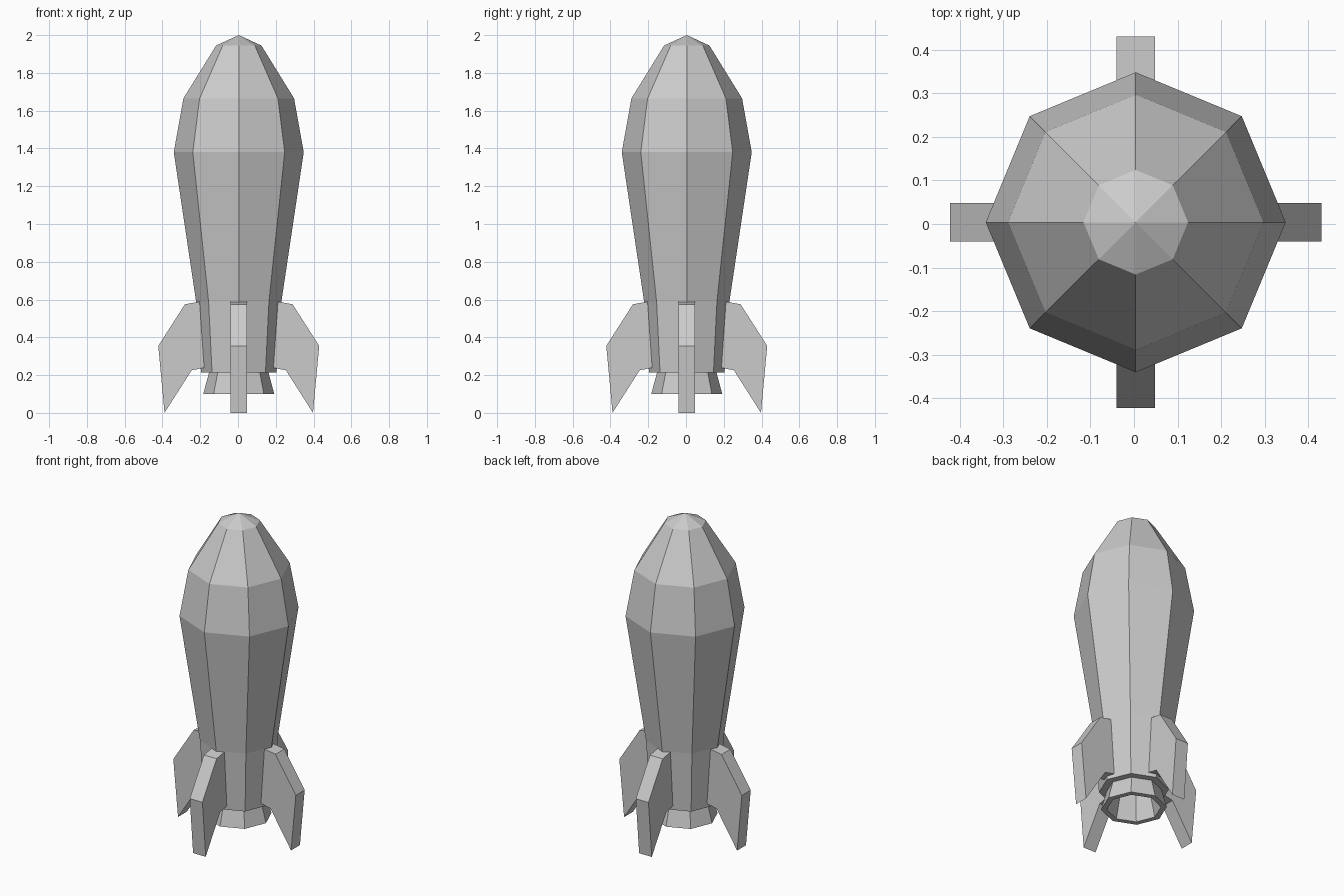
import bpy, bmesh
from math import cos, sin, pi

if "Cube" in bpy.data.objects:
    bpy.data.objects.remove(bpy.data.objects["Cube"])

CX = 0.004   # slight offset of the body axis


def finish(name, bm):
    bmesh.ops.recalc_face_normals(bm, faces=bm.faces[:])
    me = bpy.data.meshes.new(name)
    bm.to_mesh(me)
    bm.free()
    ob = bpy.data.objects.new(name, me)
    bpy.context.collection.objects.link(ob)
    return ob


def lathe(name, profile, sides=8):
    """Revolve (radius, z) points; zero radius makes a single tip vertex."""
    bm = bmesh.new()
    rings = []
    for r, z in profile:
        n = sides if r > 0 else 1
        rings.append([bm.verts.new((CX + r * cos(2 * pi * i / sides),
                                    CX + r * sin(2 * pi * i / sides), z))
                      for i in range(n)])
    for a, b in zip(rings, rings[1:]):
        for i in range(sides):
            j = (i + 1) % sides
            quad = [a[i % len(a)], a[j % len(a)], b[j % len(b)], b[i % len(b)]]
            bm.faces.new(list(dict.fromkeys(quad)))
    return finish(name, bm)


def fin(name, angle):
    """Swept plate standing out from the body along the given direction."""
    outline = [(0.15, 0.595), (0.20, 0.59), (0.285, 0.575), (0.426, 0.355),
               (0.393, 0.0), (0.25, 0.225), (0.18, 0.24), (0.15, 0.245)]
    half = 0.044
    bm = bmesh.new()
    c, s = round(cos(angle)), round(sin(angle))
    sides = [[bm.verts.new((CX + r * c - t * s, CX + r * s + t * c, z))
              for r, z in outline] for t in (-half, half)]
    for side in sides:
        bm.faces.new(side)
    n = len(outline)
    for i in range(n):
        j = (i + 1) % n
        bm.faces.new((sides[0][i], sides[0][j], sides[1][j], sides[1][i]))
    return finish(name, bm)


# Hull, nozzle and hollow exhaust as one continuous revolved shell
lathe("rocket_body", [(0, 2.0), (0.12, 1.945), (0.293, 1.665), (0.344, 1.38),
                      (0.226, 0.59), (0.2, 0.215), (0.157, 0.215),
                      (0.188, 0.1), (0.155, 0.1), (0.128, 0.215),
                      (0.14, 0.32), (0, 0.32)])

# Four tail fins
for k in range(4):
    fin(f"tail_fin_{k + 1}", k * pi / 2)
